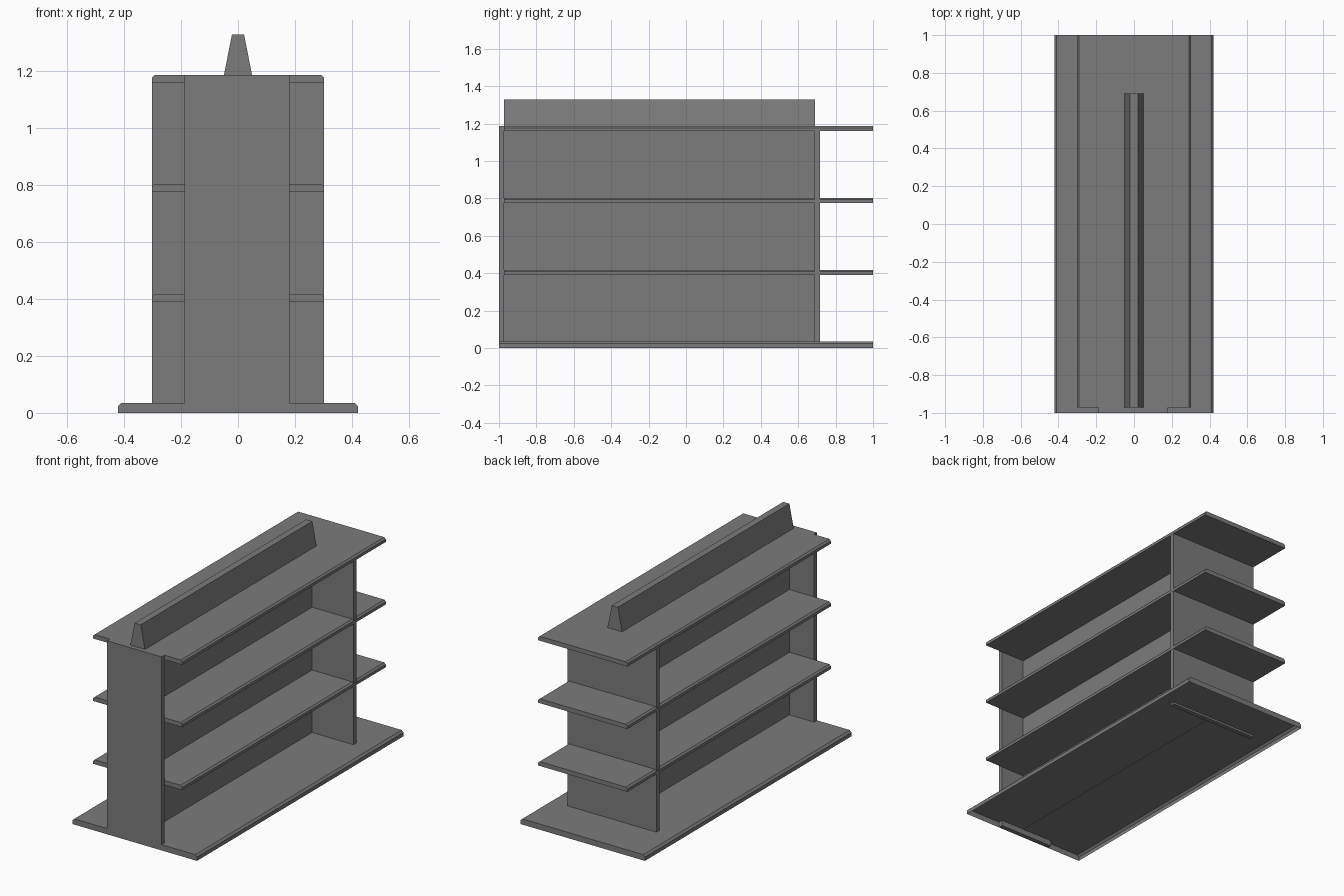
import bpy

if "Cube" in bpy.data.objects:
    bpy.data.objects.remove(bpy.data.objects["Cube"])

# Dark grey finish shared by every part
grey = bpy.data.materials.new("dark_grey")
grey.diffuse_color = (0.2, 0.2, 0.2, 1.0)
grey.use_nodes = True
grey.node_tree.nodes["Principled BSDF"].inputs["Base Color"].default_value = grey.diffuse_color


def prism(name, profile, y0, y1, open_bottom=False):
    """Extrude an x/z outline (counter-clockwise seen from the front) along y."""
    n = len(profile)
    verts = [(x, y, z) for y in (y0, y1) for x, z in profile]
    faces = [tuple(range(n)), tuple(reversed(range(n, 2 * n)))]
    faces += [(i, i + n, (i + 1) % n + n, (i + 1) % n)
              for i in range(1 if open_bottom else 0, n)]
    mesh = bpy.data.meshes.new(name)
    mesh.from_pydata(verts, [], faces)
    mesh.materials.append(grey)
    obj = bpy.data.objects.new(name, mesh)
    bpy.context.collection.objects.link(obj)
    return obj


def box(name, x0, x1, y0, y1, z0, z1):
    return prism(name, [(x0, z0), (x1, z0), (x1, z1), (x0, z1)], y0, y1)


def board(name, half, y0, y1, z0, z1, bevel, open_bottom=False):
    """Board with its two long top edges chamfered."""
    return prism(name, [(-half, z0), (half, z0), (half, z1 - bevel),
                        (half - bevel, z1), (-half + bevel, z1),
                        (-half, z1 - bevel)], y0, y1, open_bottom)


# Wide base plinth, a hollow shell open underneath
board("base", 0.422, -1.0, 1.0, 0.0, 0.035, 0.012, open_bottom=True)

# Three shelves, overhanging past the back panel
for i, top in enumerate((0.418, 0.803, 1.186)):
    board(f"shelf_{i + 1}", 0.302, -0.972, 1.0, top - 0.027, top, 0.010)

# Narrow front end panel and full-width back panel
box("front_panel", -0.188, 0.181, -1.0, -0.972, 0.0, 1.186)
box("back_panel", -0.301, 0.301, 0.688, 0.716, 0.022, 1.165)

# Central divider between both shelf sides
box("divider_wall", -0.021, 0.021, -0.972, 0.69, 0.033, 1.17)

# Tapered ridge along the top
prism("top_ridge", [(-0.05, 1.183), (0.05, 1.183),
                    (0.021, 1.329), (-0.021, 1.329)], -0.972, 0.69)
